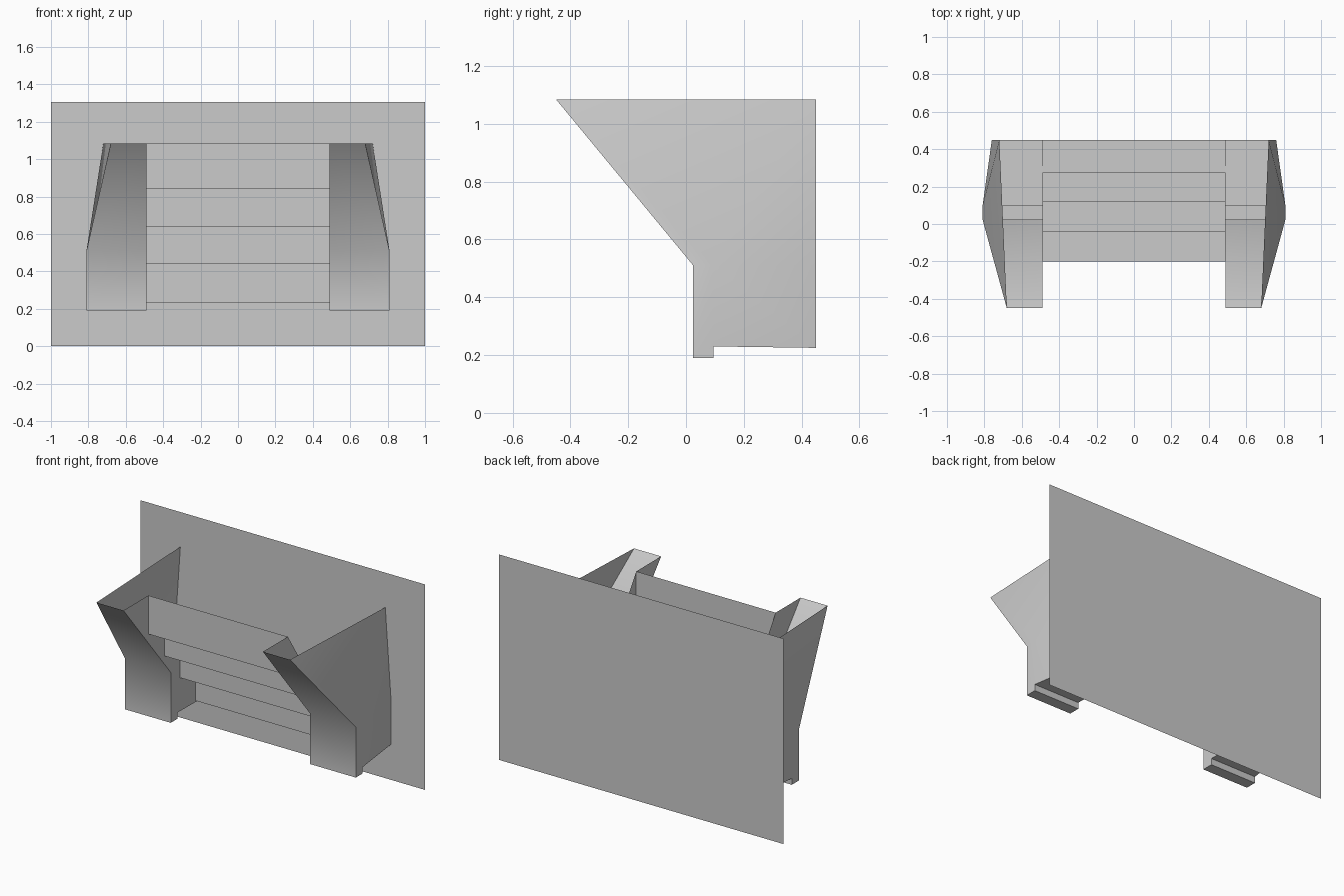
import bpy, bmesh, math

if "Cube" in bpy.data.objects:
    bpy.data.objects.remove(bpy.data.objects["Cube"])

IN = 0.49      # x of the inner pillar wall
TOP = 1.085    # height of the open rim
BACK = 0.45    # y of the back panel


def make(name, polygons, mirror=False, smooth=None):
    """Build an object from polygons given as lists of points, welding shared corners."""
    bm = bmesh.new()
    for pts in polygons:
        bm.faces.new([bm.verts.new(p) for p in pts])
    bmesh.ops.remove_doubles(bm, verts=bm.verts[:], dist=0.0005)
    bmesh.ops.recalc_face_normals(bm, faces=bm.faces[:])
    me = bpy.data.meshes.new(name)
    bm.to_mesh(me)
    bm.free()
    ob = bpy.data.objects.new(name, me)
    bpy.context.collection.objects.link(ob)
    if smooth:
        bpy.ops.object.select_all(action='DESELECT')
        ob.select_set(True)
        bpy.context.view_layer.objects.active = ob
        bpy.ops.object.shade_smooth_by_angle(angle=math.radians(smooth))
    if mirror:
        ob.modifiers.new("mirror", 'MIRROR')
    return ob


# Flat back panel
make("back_panel", [[(-1, BACK, 0), (1, BACK, 0), (1, BACK, 1.305), (-1, BACK, 1.305)]])

# Overhanging steps: alternating risers and undersides, open on top
step_profile = [(-0.2, TOP)]
for y, z, y_next in [(-0.2, 0.84, -0.04), (-0.04, 0.64, 0.12),
                     (0.12, 0.44, 0.275), (0.275, 0.235, BACK)]:
    step_profile += [(y, z), (y_next, z)]
make("steps", [[(-IN, *p), (IN, *p), (IN, *q), (-IN, *q)]
               for p, q in zip(step_profile, step_profile[1:])])

# Side pillar: outer-edge points running from the front lip round to the back
edge = [(0.68, -0.45, TOP), (0.81, 0.025, 0.51), (0.81, 0.025, 0.19),
        (0.81, 0.095, 0.19), (0.81, 0.095, 0.23), (0.76, BACK, 0.225)]
lip, knee, toe, heel, sill, back_low = edge
back_top = (0.72, BACK, TOP)
back_mid = (0.76, BACK, 0.51)
crease = (0.81, 0.095, 0.51)

# Front, foot and floor strip
faces = [[(IN, *p[1:]), p, q, (IN, *q[1:])] for p, q in zip(edge, edge[1:])]
# Tapering outer wall
faces += [[lip, back_top, crease], [lip, crease, knee],
          [back_top, back_mid, crease],
          [crease, back_mid, back_low, sill],
          [knee, crease, sill, heel, toe]]
make("side_pillar_shell", faces, mirror=True, smooth=42)

# Inner pillar wall, ending along the inner corners of the steps
wall = [(p[1], p[2]) for p in edge]
wall += [(0.275, 0.44), (0.12, 0.64), (-0.04, 0.84), (-0.2, TOP)]
make("side_pillar_inner_wall", [[(IN, y, z) for y, z in wall]], mirror=True)
